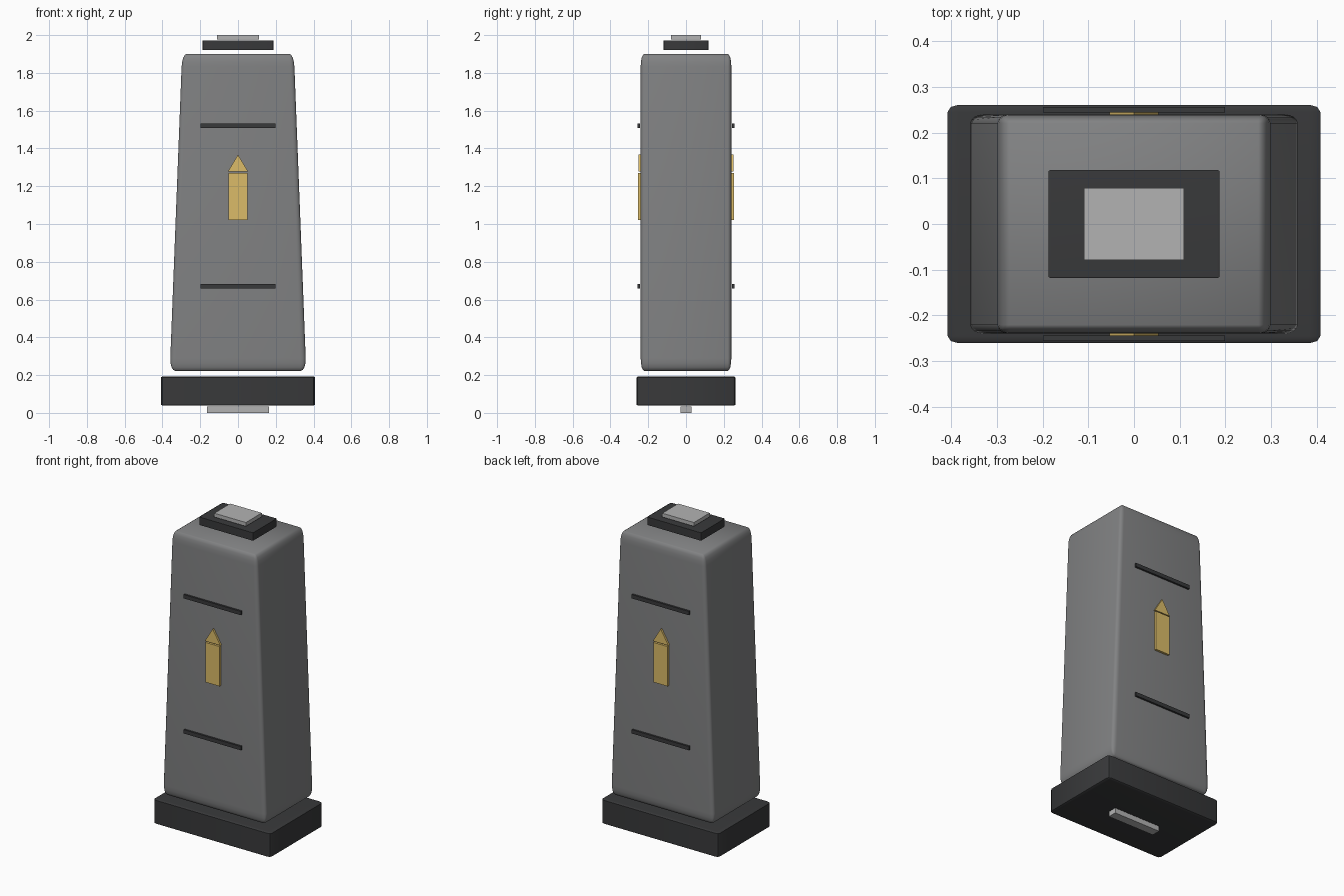
import bpy, bmesh, math

if "Cube" in bpy.data.objects:
    bpy.data.objects.remove(bpy.data.objects["Cube"])


def material(name, rgb):
    m = bpy.data.materials.new(name)
    m.diffuse_color = (*rgb, 1)
    m.use_nodes = True
    m.node_tree.nodes["Principled BSDF"].inputs["Base Color"].default_value = m.diffuse_color
    return m


GREY = material("stone grey", (0.22, 0.223, 0.227))
DARK = material("dark trim", (0.04, 0.041, 0.043))
LIGHT = material("light plate", (0.45, 0.45, 0.45))
GOLD = material("gold", (0.71, 0.50, 0.14))


def finish(name, bm, mat, smooth=True):
    bmesh.ops.recalc_face_normals(bm, faces=bm.faces)
    me = bpy.data.meshes.new(name)
    bm.to_mesh(me)
    bm.free()
    me.materials.append(mat)
    ob = bpy.data.objects.new(name, me)
    bpy.context.collection.objects.link(ob)
    if smooth:
        bpy.ops.object.select_all(action='DESELECT')
        ob.select_set(True)
        bpy.context.view_layer.objects.active = ob
        bpy.ops.object.shade_smooth_by_angle(angle=math.radians(35))
    return ob


def block(name, half_x, half_y, z0, z1, mat, bevel=0.0, segments=2, y=0.0, top_x=None):
    """Box bevelled as a unit cube, then stretched and optionally tapered in x."""
    bm = bmesh.new()
    bmesh.ops.create_cube(bm, size=1)
    if bevel:
        bmesh.ops.bevel(bm, geom=bm.edges[:], offset=bevel, segments=segments,
                        profile=0.5, affect='EDGES')
    for v in bm.verts:
        t = v.co.z + 0.5
        hx = half_x + ((top_x or half_x) - half_x) * t
        v.co = (v.co.x * 2 * hx, y + v.co.y * 2 * half_y, z0 + (z1 - z0) * t)
    return finish(name, bm, mat, bool(bevel))


# Stacked main parts
block("foot", 0.163, 0.028, 0.0, 0.033, LIGHT)
block("base", 0.408, 0.261, 0.038, 0.193, DARK, 0.03)
block("body", 0.361, 0.24, 0.222, 1.90, GREY, 0.04, 4, top_x=0.296)
block("cap", 0.187, 0.118, 1.92, 1.971, DARK, 0.012)
block("top_plate", 0.11, 0.079, 1.976, 2.0, LIGHT)

# Trim lines and arrow on front and back
for side, s in (("front", -1), ("back", 1)):
    for label, z in (("lower", 0.67), ("upper", 1.52)):
        block(f"{side}_{label}_line", 0.199, 0.006, z - 0.012, z + 0.012, DARK, y=s * 0.25)
    block(f"{side}_arrow_shaft", 0.05, 0.009, 1.02, 1.27, GOLD, y=s * 0.245)
    bm = bmesh.new()
    tri = [(-0.054, 1.277), (0.054, 1.277), (0.0, 1.367)]
    face = bm.faces.new([bm.verts.new((x, s * 0.236, z)) for x, z in tri])
    ext = bmesh.ops.extrude_face_region(bm, geom=[face])["geom"]
    bmesh.ops.translate(bm, vec=(0, s * 0.016, 0),
                        verts=[g for g in ext if isinstance(g, bmesh.types.BMVert)])
    finish(f"{side}_arrow_head", bm, GOLD, False)
